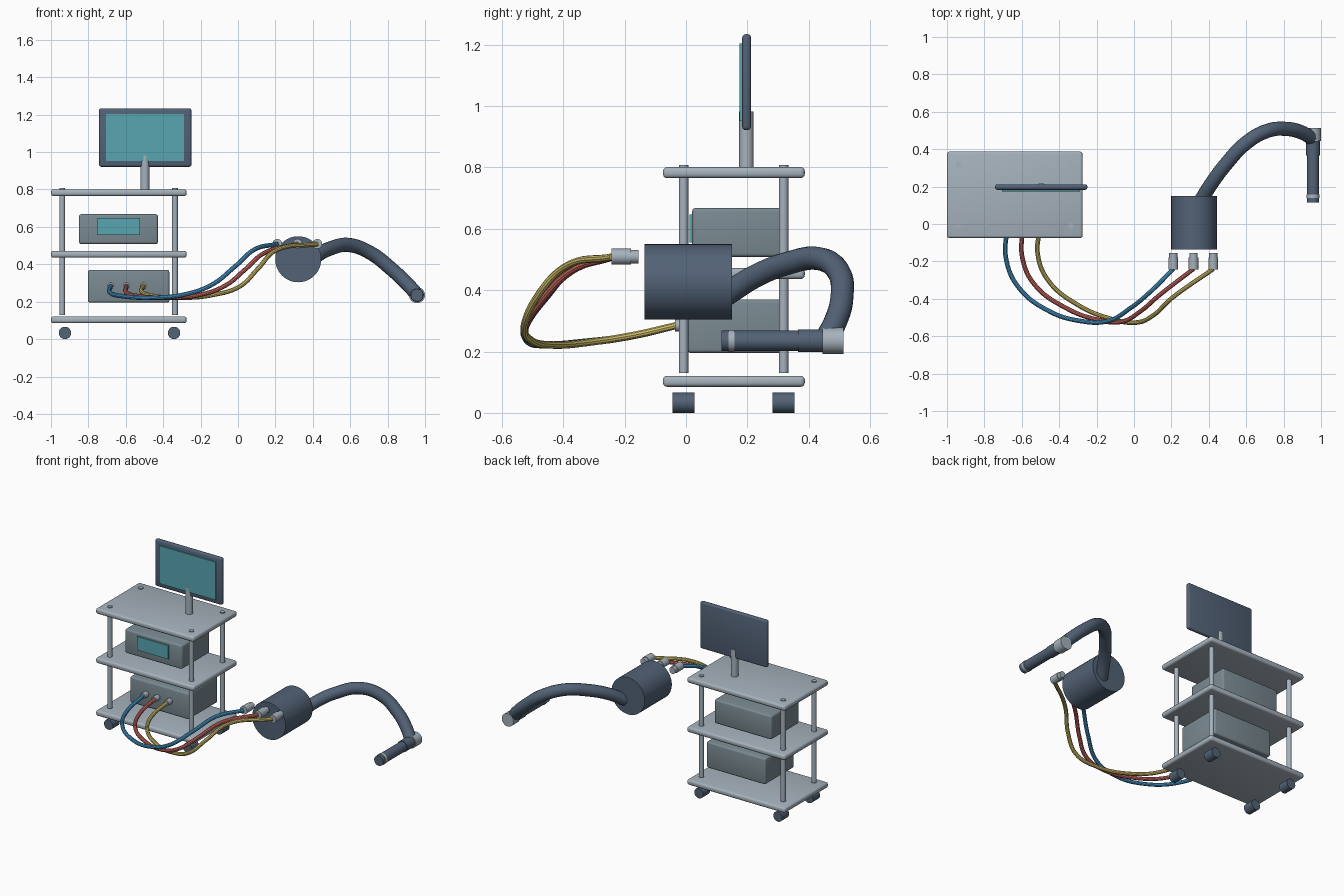
import bpy, bmesh, math
from mathutils import Matrix, Vector

if "Cube" in bpy.data.objects:
    bpy.data.objects.remove(bpy.data.objects["Cube"])


def material(name, rgb):
    """Flat material from 0-255 display values."""
    lin = [((c / 255 + 0.055) / 1.055) ** 2.4 for c in rgb]
    m = bpy.data.materials.new(name)
    m.diffuse_color = (*lin, 1)
    m.use_nodes = True
    m.node_tree.nodes["Principled BSDF"].inputs["Base Color"].default_value = m.diffuse_color
    return m


SLATE = material("dark slate", (82, 98, 118))
METAL = material("light grey metal", (166, 178, 188))
CASE = material("grey case", (122, 138, 146))
TEAL = material("teal screen", (88, 166, 176))
BLUE = material("blue cable", (74, 156, 208))
RED = material("red cable", (208, 106, 98))
YELLOW = material("yellow cable", (208, 190, 106))


def finish(name, bm, mat):
    mesh = bpy.data.meshes.new(name)
    bm.to_mesh(mesh)
    bm.free()
    mesh.materials.append(mat)
    ob = bpy.data.objects.new(name, mesh)
    bpy.context.collection.objects.link(ob)
    return ob


def box(name, x, y, z, mat, bevel=0.0, segments=3):
    """Box given by its (min, max) range on each axis."""
    bm = bmesh.new()
    size = [r[1] - r[0] for r in (x, y, z)]
    mid = [(r[0] + r[1]) / 2 for r in (x, y, z)]
    bmesh.ops.create_cube(bm, size=1, matrix=Matrix.Translation(mid) @ Matrix.Diagonal((*size, 1)))
    if bevel:
        bmesh.ops.bevel(bm, geom=bm.edges[:], offset=bevel, segments=segments,
                        profile=0.5, affect='EDGES')
    return finish(name, bm, mat)


def rod(name, a, b, r, mat, sides=32):
    """Cylinder between two points."""
    a, b = Vector(a), Vector(b)
    bm = bmesh.new()
    turn = (b - a).to_track_quat('Z', 'Y').to_matrix().to_4x4()
    bmesh.ops.create_cone(bm, cap_ends=True, segments=sides, radius1=r, radius2=r,
                          depth=(b - a).length,
                          matrix=Matrix.Translation((a + b) / 2) @ turn)
    return finish(name, bm, mat)


def rod_y(name, x, z, y0, y1, r, mat, sides=32):
    return rod(name, (x, y0, z), (x, y1, z), r, mat, sides)


def tube(name, points, r, mat, res=5):
    """Round tube swept along a smooth path."""
    cu = bpy.data.curves.new(name, 'CURVE')
    cu.dimensions = '3D'
    cu.bevel_depth = r
    cu.bevel_resolution = res
    cu.resolution_u = 8
    cu.use_fill_caps = True
    sp = cu.splines.new('BEZIER')
    sp.bezier_points.add(len(points) - 1)
    for bp, p in zip(sp.bezier_points, points):
        bp.co = p
        bp.handle_left_type = bp.handle_right_type = 'AUTO'
    cu.materials.append(mat)
    ob = bpy.data.objects.new(name, cu)
    bpy.context.collection.objects.link(ob)
    return ob


# Trolley shelves
for name, z0 in (("bottom_shelf", 0.085), ("middle_shelf", 0.436), ("top_shelf", 0.765)):
    box(name, (-1.0, -0.275), (-0.075, 0.387), (z0, z0 + 0.036), METAL, 0.013)

# Corner posts and wheels
for side, px, wx in (("left", -0.94, -0.925), ("right", -0.337, -0.342)):
    for end, py, wy in (("front", -0.008, -0.008), ("back", 0.318, 0.318)):
        rod(f"post_{end}_{side}", (px, py, 0.13), (px, py, 0.807), 0.0155, METAL, 24)
        rod_y(f"wheel_{end}_{side}", wx, 0.033, wy - 0.036, wy + 0.036, 0.033, SLATE)

# Equipment cases
box("upper_case", (-0.85, -0.428), (0.02, 0.315), (0.508, 0.668), CASE, 0.012)
box("upper_case_display", (-0.754, -0.523), (0.011, 0.0205), (0.556, 0.647), TEAL)
box("lower_case", (-0.803, -0.367), (0.005, 0.312), (0.195, 0.37), CASE, 0.012)

# Monitor on its stand
rod("monitor_stand", (-0.497, 0.197, 0.79), (-0.497, 0.197, 0.982), 0.0235, METAL)
box("monitor", (-0.743, -0.249), (0.183, 0.212), (0.921, 1.234), SLATE, 0.012)
box("monitor_screen", (-0.706, -0.289), (0.175, 0.1835), (0.951, 1.203), TEAL)

# Canister
rod_y("canister", 0.322, 0.427, -0.135, 0.15, 0.123, SLATE, 48)

# Cables with a socket on the lower case and a plug at the canister
cables = {
    "blue": (BLUE, [(-0.68, -0.03, 0.285), (-0.685, -0.18, 0.25), (-0.62, -0.335, 0.23),
                    (-0.45, -0.468, 0.222), (-0.29, -0.518, 0.238), (-0.145, -0.52, 0.288),
                    (-0.02, -0.45, 0.385), (0.09, -0.36, 0.48), (0.21, -0.24, 0.508)]),
    "red": (RED, [(-0.597, -0.03, 0.285), (-0.597, -0.18, 0.25), (-0.535, -0.32, 0.23),
                  (-0.368, -0.447, 0.222), (-0.19, -0.513, 0.24), (-0.065, -0.522, 0.288),
                  (0.03, -0.47, 0.365), (0.14, -0.377, 0.46), (0.318, -0.24, 0.508)]),
    "yellow": (YELLOW, [(-0.505, -0.03, 0.285), (-0.515, -0.16, 0.255), (-0.46, -0.30, 0.232),
                        (-0.305, -0.43, 0.221), (-0.13, -0.505, 0.237), (0.01, -0.527, 0.282),
                        (0.105, -0.487, 0.375), (0.20, -0.398, 0.473), (0.424, -0.24, 0.508)]),
}
for name, (mat, path) in cables.items():
    tube(f"{name}_cable", path, 0.0122, mat, 3)
    sx, px = path[0][0], path[-1][0]
    rod_y(f"{name}_socket", sx, 0.285, -0.036, 0.01, 0.019, METAL, 24)
    rod_y(f"{name}_plug", px, 0.509, -0.243, -0.18, 0.026, METAL, 24)
    rod_y(f"{name}_plug_tip", px, 0.509, -0.18, -0.155, 0.022, METAL, 24)

# Curved arm leaving the back of the canister
tube("curved_arm", [(0.36, 0.13, 0.385), (0.42, 0.225, 0.445), (0.50, 0.33, 0.487),
                    (0.595, 0.43, 0.503), (0.71, 0.497, 0.46), (0.82, 0.508, 0.375),
                    (0.90, 0.488, 0.30), (0.957, 0.455, 0.238)], 0.038, SLATE, 6)

# Hand piece at the end of the arm
rod_y("arm_joint", 0.957, 0.235, 0.445, 0.513, 0.043, METAL)
rod_y("hand_piece_collar", 0.957, 0.235, 0.365, 0.447, 0.037, SLATE)
rod_y("hand_piece", 0.957, 0.235, 0.115, 0.367, 0.033, SLATE)
rod_y("hand_piece_ring", 0.957, 0.235, 0.139, 0.158, 0.0355, METAL)

# Turn tubes into meshes and smooth the rounded surfaces
bpy.ops.object.select_all(action='SELECT')
bpy.context.view_layer.objects.active = bpy.data.objects["curved_arm"]
bpy.ops.object.convert(target='MESH')
bpy.ops.object.shade_smooth_by_angle(angle=math.radians(35))
